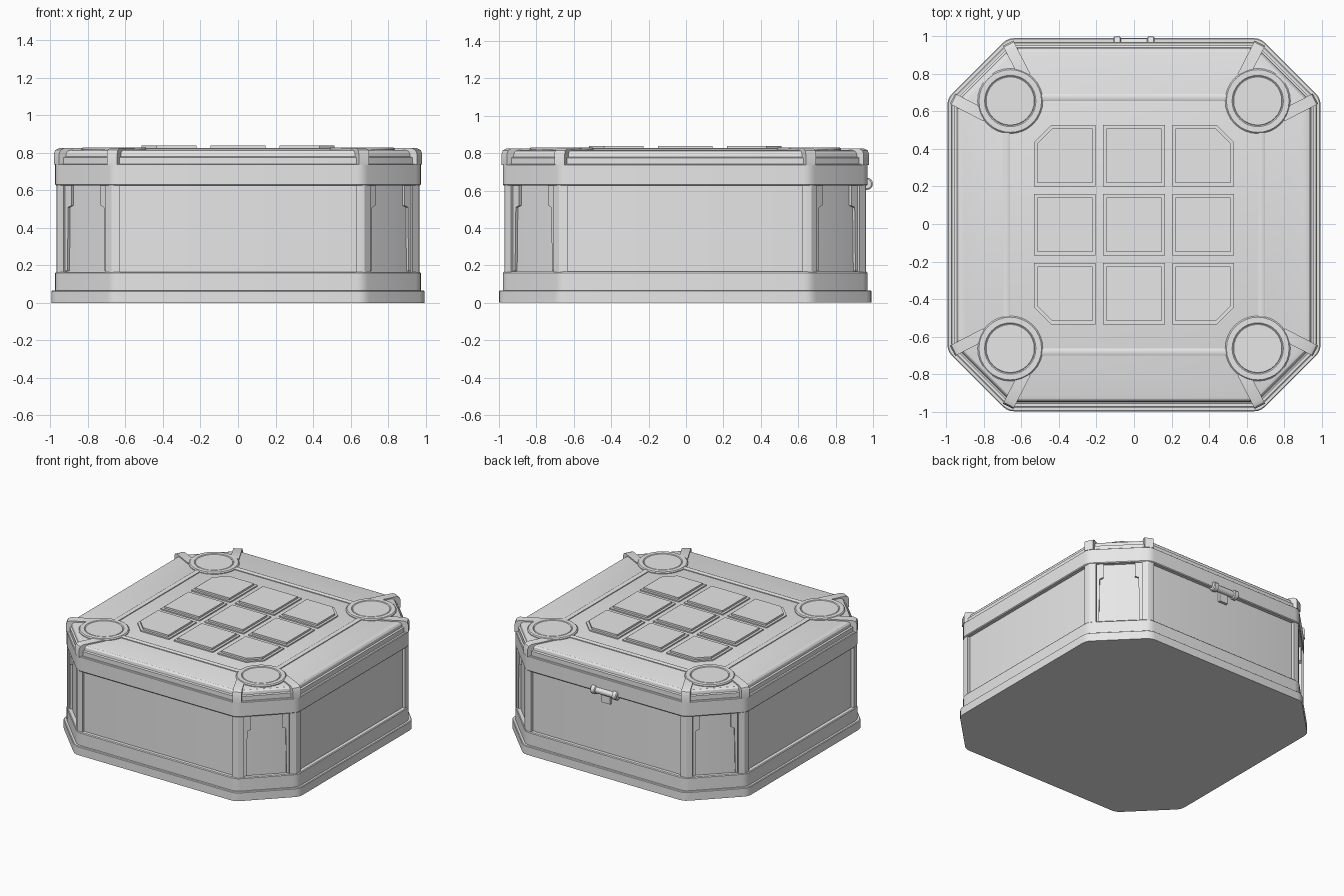
import bpy, bmesh, math
from mathutils import Vector, Matrix

cube = bpy.data.objects.get("Cube")
if cube:
    bpy.data.objects.remove(cube, do_unlink=True)

grey = bpy.data.materials.new("light_grey")
grey.use_nodes = True
grey.diffuse_color = (0.8, 0.8, 0.8, 1)
grey.node_tree.nodes["Principled BSDF"].inputs["Base Color"].default_value = (0.8, 0.8, 0.8, 1)

SIGNS = [(1, 1), (-1, 1), (-1, -1), (1, -1)]


def finish(bm, name):
    bmesh.ops.recalc_face_normals(bm, faces=bm.faces)
    mesh = bpy.data.meshes.new(name)
    bm.to_mesh(mesh)
    bm.free()
    obj = bpy.data.objects.new(name, mesh)
    obj.location.y = -0.004
    bpy.context.collection.objects.link(obj)
    mesh.materials.append(grey)
    bpy.ops.object.select_all(action='DESELECT')
    obj.select_set(True)
    bpy.context.view_layer.objects.active = obj
    bpy.ops.object.shade_smooth_by_angle(angle=math.radians(30))
    return obj


def loft(bm, rings):
    """Closed solid through rings of 3D points."""
    loops = [[bm.verts.new(p) for p in ring] for ring in rings]
    n = len(loops[0])
    for a, b in zip(loops, loops[1:]):
        for i in range(n):
            j = (i + 1) % n
            bm.faces.new((a[i], a[j], b[j], b[i]))
    bm.faces.new(loops[0][::-1])
    bm.faces.new(loops[-1])


def prism(bm, pts, z0, z1):
    loft(bm, [[(x, y, z) for x, y in pts] for z in (z0, z1)])


def vertex_pos(h):
    return 0.675 - 0.41 * (0.995 - h)


def octagon(h, z, r=0.035):
    """Square with cut corners, each cut vertex slightly rounded."""
    v = vertex_pos(h)
    base = [Vector(p) for p in ((h, -v), (h, v), (v, h), (-v, h),
                                (-h, v), (-h, -v), (-v, -h), (v, -h))]
    out = []
    for i, p in enumerate(base):
        a = p + (base[i - 1] - p).normalized() * r
        b = p + (base[(i + 1) % 8] - p).normalized() * r
        for k in range(4):
            t = k / 3
            q = a * (1 - t) ** 2 + p * 2 * t * (1 - t) + b * t * t
            out.append((q.x, q.y, z))
    return out


def shell(name, profile):
    bm = bmesh.new()
    loft(bm, [octagon(h, z) for h, z in profile])
    return finish(bm, name)


# Stacked body
shell("plinth", [(0.995, 0), (0.995, 0.062), (0.99, 0.066)])
shell("lower_band", [(0.975, 0.06), (0.975, 0.16), (0.97, 0.166)])
shell("wall", [(0.945, 0.15), (0.945, 0.65)])
shell("upper_band", [(0.97, 0.626), (0.975, 0.632), (0.975, 0.737), (0.97, 0.741)])
shell("lid", [(0.957, 0.735), (0.957, 0.775), (0.945, 0.78),
              (0.942, 0.8), (0.933, 0.811), (0.917, 0.816)])


def eight_fold(name, build):
    """Repeat a part on both sides of the diagonal in every corner."""
    bm = bmesh.new()
    for sx, sy in SIGNS:
        for swap in (False, True):
            def place(p, swap=swap, sx=sx, sy=sy):
                x, y = (p[1], p[0]) if swap else (p[0], p[1])
                return (x * sx, y * sy)
            build(bm, place)
    return finish(bm, name)


# Upright trims wrapping the cut corners
def post(bm, place):
    h = 0.967
    v = vertex_pos(h)
    pts = [(0.628, h), (v - 0.012, h), (v + 0.012, h - 0.006), (v + 0.042, h - 0.036),
           (v + 0.01, h - 0.07), (0.628, h - 0.06)]
    prism(bm, [place(p) for p in pts], 0.16, 0.635)


# Tapered brackets on the corner panels
def bracket(bm, place):
    x, y = 0.7, 0.922
    rings = []
    for width, z in ((0.012, 0.17), (0.016, 0.51), (0.034, 0.52), (0.034, 0.635)):
        pts = [(x, y), (x + width, y - width),
               (x + width - 0.03, y - width - 0.03), (x - 0.03, y - 0.03)]
        rings.append([(*place(p), z) for p in pts])
    loft(bm, rings)


# Straps running from the corner caps over the lid edge
def strap(bm, place):
    start, end = Vector((0.58, 0.79)), Vector((0.672, 0.968))
    d = (end - start).normalized()
    side = Vector((-d.y, d.x)) * 0.031
    length = (end - start).length
    profile = [(0, 0.825), (length - 0.03, 0.825), (length - 0.008, 0.815),
               (length, 0.795), (length, 0.737), (0, 0.737)]
    rings = []
    for s in (-1, 1):
        rings.append([(*place(start + d * u + side * s), z) for u, z in profile])
    loft(bm, rings)


eight_fold("corner_posts", post)
eight_fold("corner_brackets", bracket)
eight_fold("lid_straps", strap)

# Round caps on the lid corners
bm = bmesh.new()
for sx, sy in SIGNS:
    rings = []
    for r, z in ((0.174, 0.8), (0.174, 0.822), (0.167, 0.829), (0.137, 0.829),
                 (0.131, 0.824), (0.128, 0.827)):
        rings.append([(0.66 * sx + r * math.cos(a), 0.66 * sy + r * math.sin(a), z)
                      for a in (math.tau * k / 32 for k in range(32))])
    loft(bm, rings)
finish(bm, "corner_caps")

# Raised ridge between the caps
bm = bmesh.new()
for k in range(4):
    turn = Matrix.Rotation(k * math.pi / 2, 4, 'Z')
    rings = []
    for x in (-0.52, 0.52):
        rings.append([turn @ Vector((x, y, z)) for y, z in
                      ((0.66, 0.8), (0.66, 0.822), (0.668, 0.826),
                       (0.69, 0.826), (0.698, 0.822), (0.698, 0.8))])
    loft(bm, rings)
finish(bm, "lid_ridge")


# Three by three raised tiles, outer corners cut
def tile_outline(i, j, half, cut):
    cx, cy = i * 0.368, j * 0.368
    pts = []
    for sx, sy in SIGNS:
        x, y = cx + sx * half, cy + sy * half
        if i * sx > 0 and j * sy > 0:
            ends = [(x, y - sy * cut), (x - sx * cut, y)]
            pts += ends if sx * sy > 0 else ends[::-1]
        else:
            pts.append((x, y))
    return pts


for name, half, cut, top in (("tile_frames", 0.164, 0.09, 0.825),
                             ("tiles", 0.146, 0.08, 0.839)):
    bm = bmesh.new()
    for i in (-1, 0, 1):
        for j in (-1, 0, 1):
            prism(bm, tile_outline(i, j, half, cut), 0.8, top)
    finish(bm, name)

# Hinge barrel and leaf on the back
bm = bmesh.new()
rings = []
for x, r in ((-0.11, 0.026), (-0.104, 0.033), (-0.075, 0.033), (-0.07, 0.024),
             (0.07, 0.024), (0.075, 0.033), (0.104, 0.033), (0.11, 0.026)):
    rings.append([(x, 0.97 + r * math.cos(a), 0.636 + r * math.sin(a))
                  for a in (math.tau * k / 16 for k in range(16))])
loft(bm, rings)
finish(bm, "hinge_barrel")

bm = bmesh.new()
prism(bm, [(-0.035, 0.93), (0.035, 0.93), (0.035, 0.965), (-0.035, 0.965)], 0.55, 0.63)
finish(bm, "hinge_leaf")
